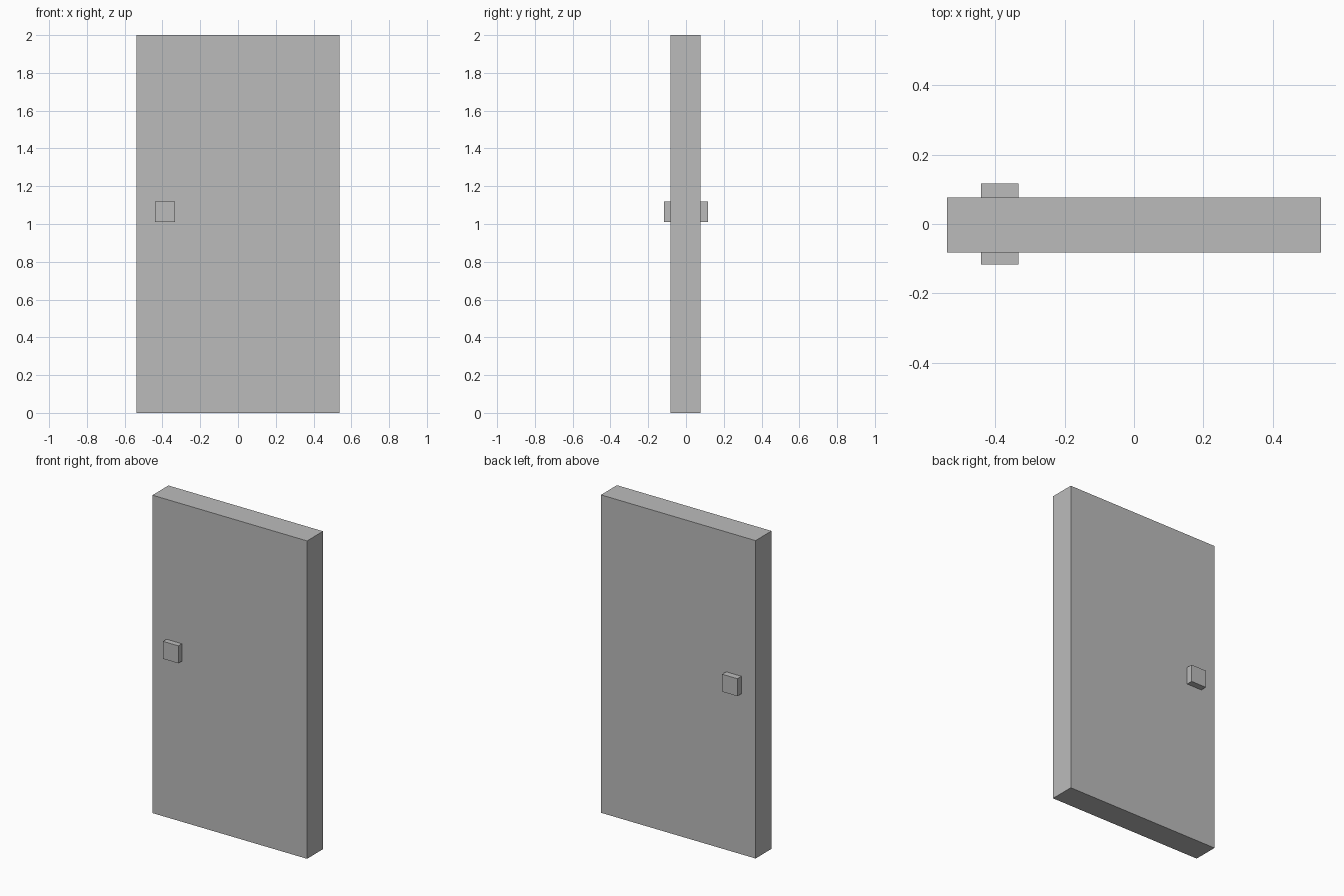
import bpy

if "Cube" in bpy.data.objects:
    bpy.data.objects.remove(bpy.data.objects["Cube"], do_unlink=True)

# Single flat grey
grey = bpy.data.materials.new("plain_grey")
grey.use_nodes = True
colour = (0.5, 0.5, 0.5, 1)
grey.diffuse_color = colour
grey.node_tree.nodes["Principled BSDF"].inputs["Base Color"].default_value = colour


def box(name, low, high):
    """Axis-aligned box between two opposite corners."""
    centre = [(a + b) / 2 for a, b in zip(low, high)]
    bpy.ops.mesh.primitive_cube_add(size=1, location=centre)
    obj = bpy.context.object
    obj.name = name
    obj.scale = [b - a for a, b in zip(low, high)]
    bpy.ops.object.transform_apply(location=False, rotation=False, scale=True)
    obj.data.materials.append(grey)
    return obj


# Door slab
FRONT, BACK = -0.082, 0.077
box("door_panel", (-0.538, FRONT, 0), (0.538, BACK, 2))

# Square handles, one on each face
for name, y0, y1 in (("front_handle", -0.117, FRONT), ("back_handle", BACK, 0.117)):
    box(name, (-0.44, y0, 1.01), (-0.333, y1, 1.12))
